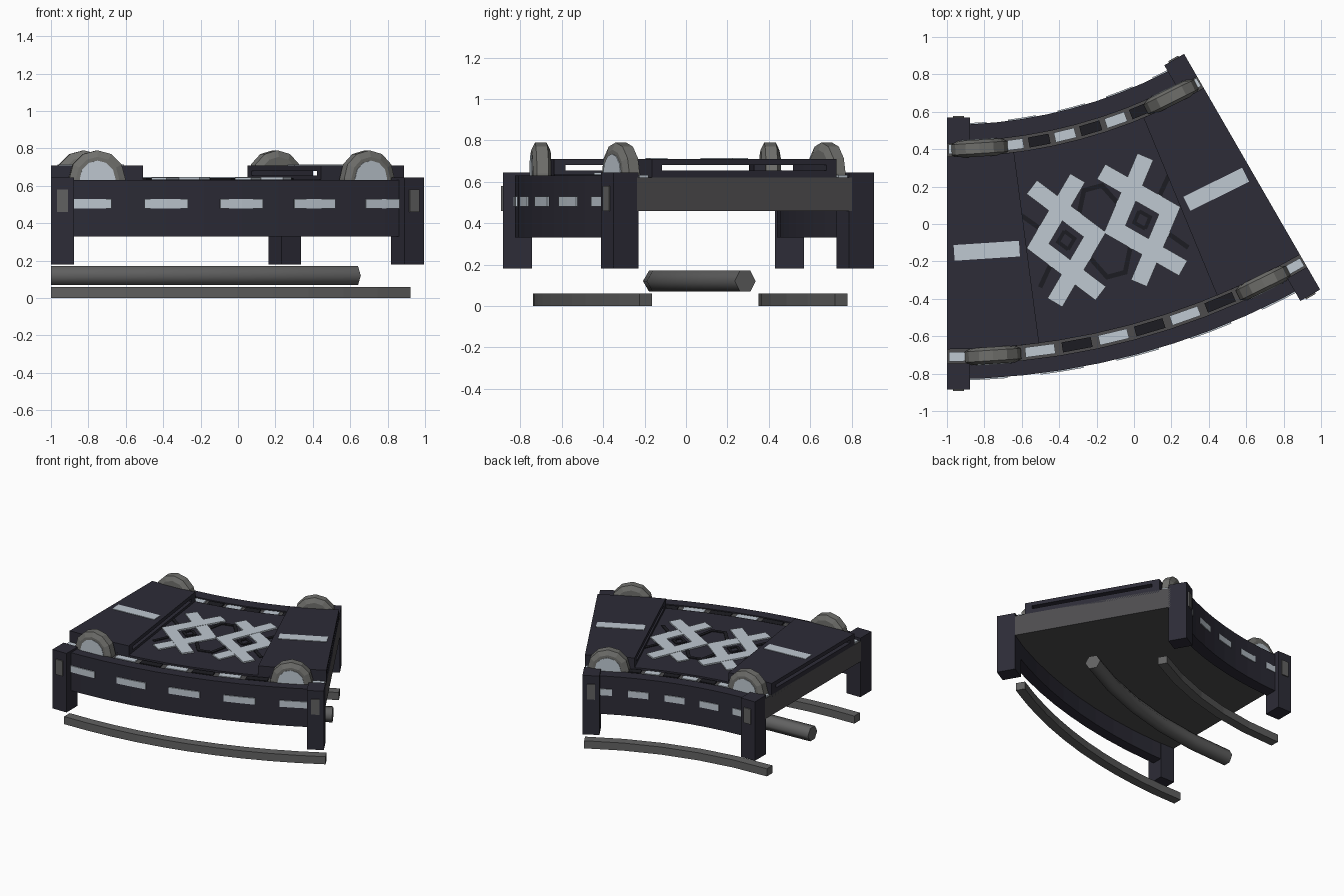
import bpy, bmesh, math
from mathutils import Vector

if "Cube" in bpy.data.objects:
    bpy.data.objects.remove(bpy.data.objects["Cube"])

CX, CY = -1.0, 3.105          # centre of the bend
SWEEP = 30.0                  # angle of the bend in degrees
MID = 3.255                   # centreline radius


def material(name, rgb):
    m = bpy.data.materials.new(name)
    m.diffuse_color = (*rgb, 1)
    m.use_nodes = True
    m.node_tree.nodes["Principled BSDF"].inputs["Base Color"].default_value = m.diffuse_color
    return m


NAVY = material("dark_navy", (0.026, 0.025, 0.038))
BLACK = material("near_black", (0.012, 0.012, 0.016))
LIGHT = material("pale_blue_grey", (0.52, 0.58, 0.64))
BODY = material("charcoal_grey", (0.075, 0.073, 0.076))
RAIL = material("rail_grey", (0.12, 0.12, 0.12))
STONE = material("stone_grey", (0.16, 0.16, 0.15))


def polar(r, a, z):
    t = math.radians(a)
    return Vector((CX + r * math.sin(t), CY - r * math.cos(t), z))


def local(r, a, u, v, z):
    """u runs along the track, v towards the bend centre."""
    t = math.radians(a)
    return polar(r, a, z) + Vector((math.cos(t) * u - math.sin(t) * v,
                                    math.sin(t) * u + math.cos(t) * v, 0))


def skin(name, rings, mat, loop=True):
    """Join equal-length rings of points and cap both ends."""
    bm = bmesh.new()
    vs = [[bm.verts.new(p) for p in ring] for ring in rings]
    n = len(vs[0])
    for a, b in zip(vs, vs[1:]):
        for i in range(n):
            j = (i + 1) % n
            bm.faces.new((a[i], a[j], b[j], b[i]))
    bm.faces.new(vs[0][::-1])
    bm.faces.new(vs[-1])
    bmesh.ops.recalc_face_normals(bm, faces=bm.faces)
    me = bpy.data.meshes.new(name)
    bm.to_mesh(me)
    bm.free()
    me.materials.append(mat)
    ob = bpy.data.objects.new(name, me)
    bpy.context.collection.objects.link(ob)
    return ob


def arc_box(name, r0, r1, z0, z1, mat, a0=0.0, a1=SWEEP, n=10):
    rings = []
    for i in range(n + 1):
        a = a0 + (a1 - a0) * i / n
        rings.append([polar(r0, a, z0), polar(r1, a, z0), polar(r1, a, z1), polar(r0, a, z1)])
    return skin(name, rings, mat)


def prism(name, pts, r, a, z0, z1, mat):
    return skin(name, [[local(r, a, u, v, z) for u, v in pts] for z in (z0, z1)], mat)


def rect(name, u0, u1, v0, v1, r, a, z0, z1, mat):
    return prism(name, [(u0, v0), (u1, v0), (u1, v1), (u0, v1)], r, a, z0, z1, mat)


def stroke(name, path, w, r, a, z0, z1, mat):
    """Flat ribbon of width w along an open path with mitred corners."""
    p = [Vector(q) for q in path]
    left, right = [], []
    for i, q in enumerate(p):
        d0 = (p[i] - p[i - 1]).normalized() if i else (p[1] - p[0]).normalized()
        d1 = (p[i + 1] - p[i]).normalized() if i < len(p) - 1 else d0
        n0, n1 = Vector((-d0.y, d0.x)), Vector((-d1.y, d1.x))
        m = (n0 + n1).normalized()
        m *= w / 2 / m.dot(n0)
        left.append(q + m)
        right.append(q - m)
    rings = []
    for l, s in zip(left, right):
        rings.append([local(r, a, *l, z0), local(r, a, *s, z0),
                      local(r, a, *s, z1), local(r, a, *l, z1)])
    return skin(name, rings, mat)


# Body, channels and middle deck
arc_box("body", 2.66, 3.86, 0.46, 0.62, BODY)
arc_box("middle_deck", 2.745, 3.775, 0.60, 0.635, NAVY)
arc_box("outer_wall", 3.855, 3.935, 0.33, 0.63, NAVY)
arc_box("inner_wall", 2.575, 2.665, 0.33, 0.63, NAVY)

# Dashes on the outsides of both walls
for k in range(5):
    a = 3 + 6 * k
    arc_box("outer_dash", 3.925, 3.942, 0.48, 0.53, LIGHT, a - 1.7, a + 1.7, 2)
    arc_box("inner_dash", 2.568, 2.585, 0.48, 0.53, LIGHT, a - 1.7, a + 1.7, 2)

# Alternating plates in both channels
for r in (2.705, 3.815):
    for k in range(7):
        a = 4.5 + 3 * k
        arc_box("channel_plate", r - 0.027, r + 0.027, 0.615, 0.629,
                LIGHT if k % 2 else BLACK, a - 1.2, a + 1.2, 1)
    for a in (0.85, SWEEP - 0.85):
        arc_box("channel_end_plate", r - 0.025, r + 0.025, 0.615, 0.632, LIGHT, a - 0.7, a + 0.7, 1)

# Hollow raised end plates
for a0 in (0.0, 22.5):
    a1 = a0 + 7.5
    arc_box("end_plate_top", 2.745, 3.775, 0.68, 0.71, NAVY, a0, a1, 3)
    arc_box("end_plate_base", 2.745, 3.775, 0.63, 0.655, NAVY, a0, a1, 3)
    arc_box("end_plate_side", 2.745, 2.80, 0.65, 0.69, NAVY, a0, a1, 3)
    arc_box("end_plate_side", 3.72, 3.775, 0.65, 0.69, NAVY, a0, a1, 3)
    rect("end_plate_stripe", -0.175, 0.175, -0.042, 0.042, MID, a0 + 3.75, 0.705, 0.714, LIGHT)

# Corner posts with small outward panels
for a, s in ((0.0, 1), (SWEEP, -1)):
    for r0, r1, face in ((3.85, 3.99, 3.99), (2.535, 2.675, 2.535)):
        rect("post", 0, 0.122 * s, 0, r1 - r0, r1, a, 0.18, 0.645, NAVY)
        rect("post_panel", 0.032 * s, 0.092 * s, -0.008, 0.008, face, a, 0.46, 0.58, RAIL)


# Half-round end caps standing in the channels
def cap(r, a, side):
    def ring(rad, w):
        return [local(r, a, rad * math.cos(math.radians(t)), side * w,
                      0.64 + rad * math.sin(math.radians(t))) for t in range(0, 181, 30)] + \
               [local(r, a, -rad, side * w, 0.60), local(r, a, rad, side * w, 0.60)]
    skin("round_cap", [ring(0.115, -0.045), ring(0.15, -0.028), ring(0.15, 0.028),
                       ring(0.115, 0.045)], STONE)
    skin("round_cap_face", [ring(0.095, 0.043), ring(0.095, 0.049)], LIGHT)


for a in (3.7, SWEEP - 3.7):
    cap(3.815, a, -1)
    cap(2.705, a, 1)

# Crossed chevron ornaments with a small diamond inside
for a in (11.3, 18.7):
    for s in (1, -1):
        stroke("ornament_chevron", [(0.125 * s, 0.315), (-0.155 * s, 0), (0.125 * s, -0.315)],
               0.092, MID, a, 0.63, 0.645 + 0.001 * s, LIGHT)
        stroke("ornament_diamond", [(0, 0.05), (0.045 * s, 0), (0, -0.05)],
               0.02, MID, a, 0.63, 0.641, BLACK)

# Dark bars around the ornaments
for s in (1, -1):
    stroke("dark_trough", [(-0.12, 0.1 * s), (-0.05, 0.24 * s), (0.05, 0.24 * s), (0.12, 0.1 * s)],
           0.025, MID, 15, 0.63, 0.641, BLACK)
    for t in (1, -1):
        stroke("dark_side_bar", [(0.41 * t, 0.2 * s), (0.31 * t, 0.08 * s)],
               0.025, MID, 15, 0.63, 0.641, BLACK)

# Square rails and central segmented tube below
arc_box("outer_rail", 3.775, 3.845, 0.0, 0.06, RAIL)
arc_box("inner_rail", 2.685, 2.755, 0.0, 0.06, RAIL, n=5)
tube = []
for k in range(6):
    tube.append([polar(MID + 0.058 * math.cos(math.radians(t)), 6 * k,
                       0.12 + 0.058 * math.sin(math.radians(t))) for t in range(0, 360, 60)])
ob = skin("centre_tube", tube, RAIL)
bpy.context.view_layer.objects.active = ob
ob.select_set(True)
bpy.ops.object.shade_smooth_by_angle(angle=math.radians(65))
